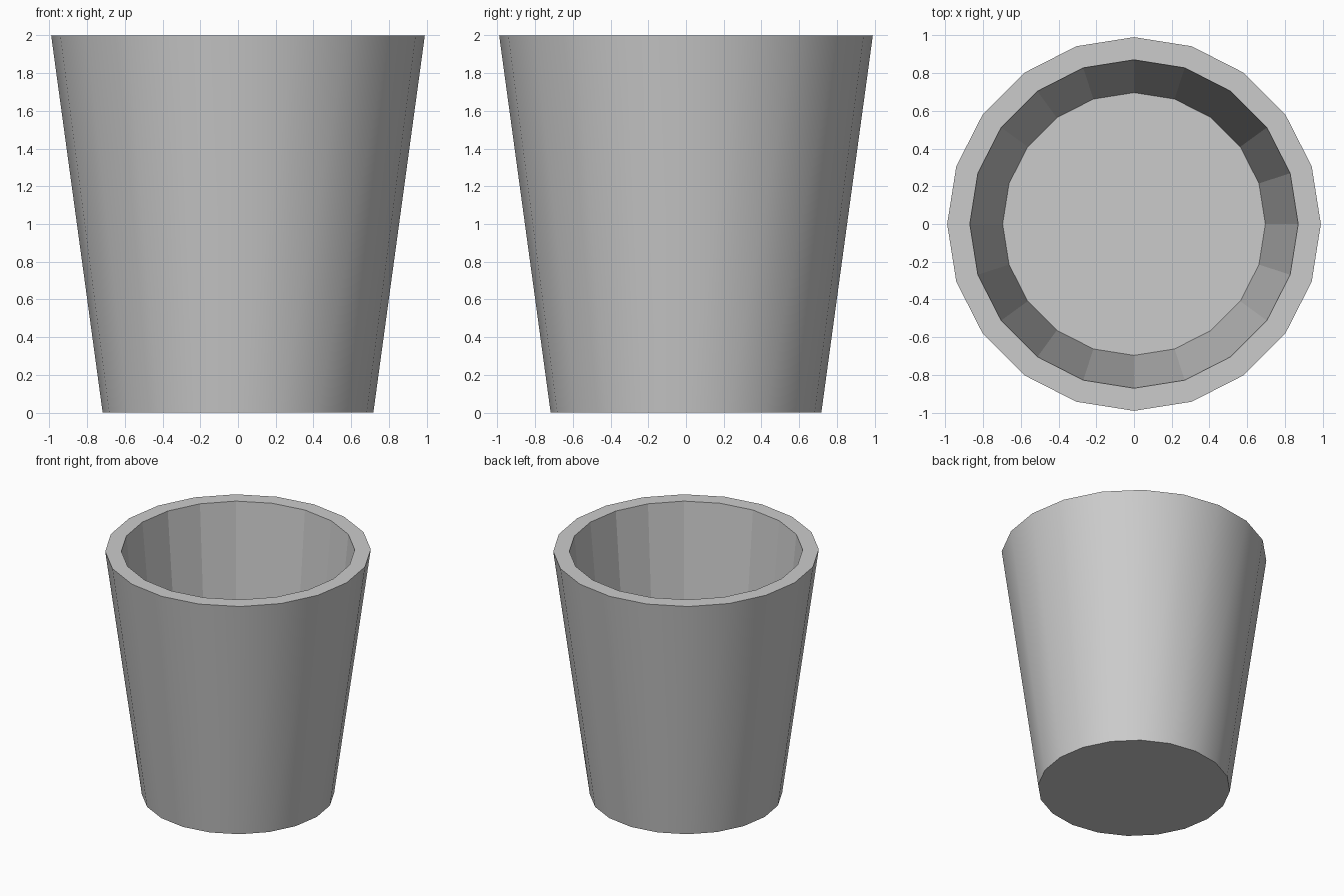
import bpy, bmesh
from math import cos, sin, tau

if "Cube" in bpy.data.objects:
    bpy.data.objects.remove(bpy.data.objects["Cube"])

SIDES = 20
# radius, height: outer bottom, outer rim, inner rim, inner floor
PROFILE = [(0.717, 0.0), (0.99, 2.0), (0.87, 2.0), (0.696, 0.12)]

bm = bmesh.new()
rings = [[bm.verts.new((r * cos(tau * i / SIDES), r * sin(tau * i / SIDES), z))
          for i in range(SIDES)] for r, z in PROFILE]

# Walls and rim: only the outer wall is smooth, the inside stays faceted
for k in range(len(rings) - 1):
    a, b = rings[k], rings[k + 1]
    for i in range(SIDES):
        j = (i + 1) % SIDES
        face = bm.faces.new((a[i], a[j], b[j], b[i]))
        face.smooth = (k == 0)

# Underside and inner floor
bm.faces.new(rings[0][::-1])
bm.faces.new(rings[-1])

# Keep the rim and base edges crisp
for e in bm.edges:
    if len(e.link_faces) == 2 and e.calc_face_angle() > 0.6:
        e.smooth = False

mesh = bpy.data.meshes.new("cup")
bm.to_mesh(mesh)
bm.free()
bpy.context.collection.objects.link(bpy.data.objects.new("cup", mesh))
